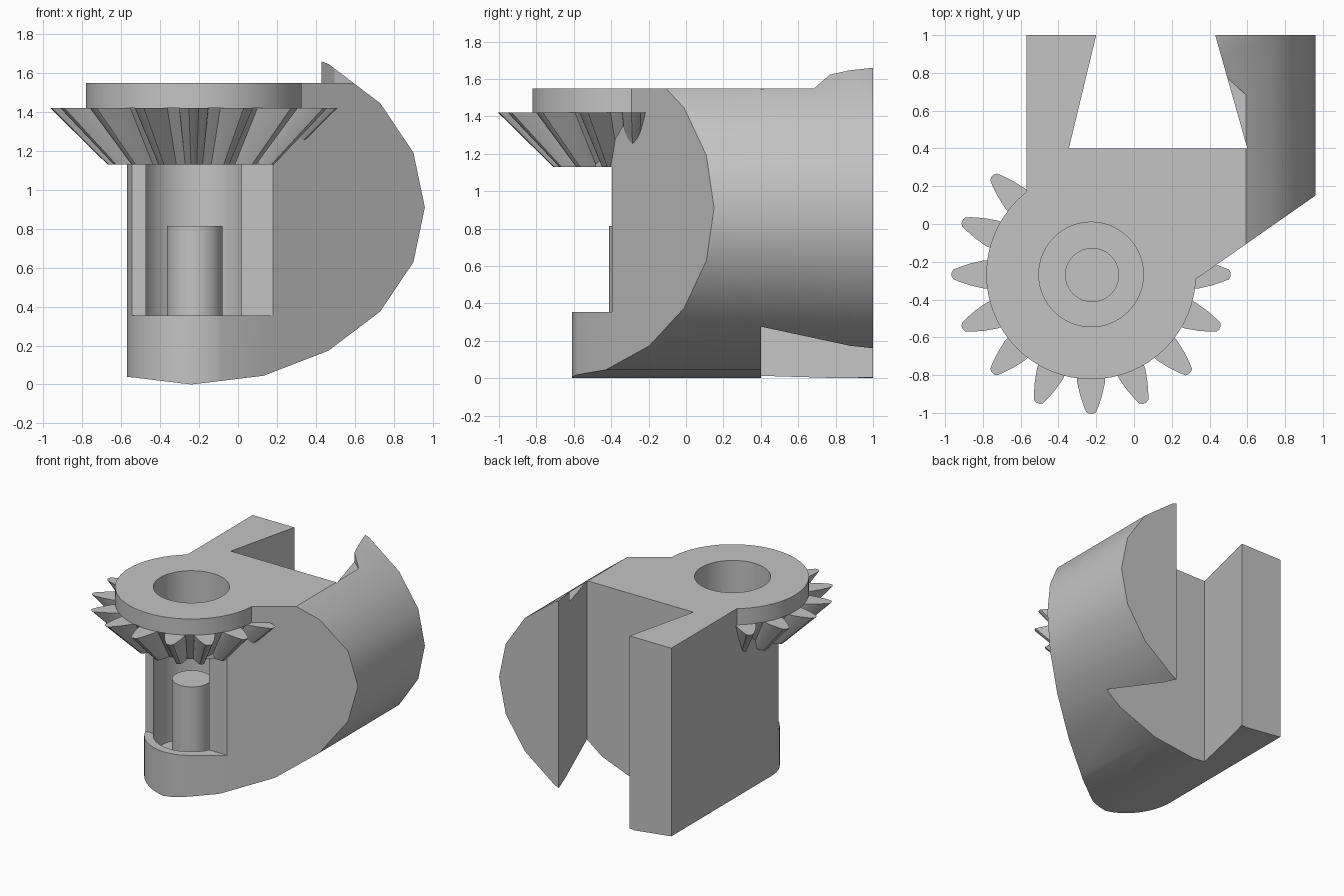
import bpy, bmesh, math
from math import cos, sin, radians
from mathutils import Matrix

cube = bpy.data.objects.get("Cube")
if cube:
    bpy.data.objects.remove(cube, do_unlink=True)

AX, AY = -0.227, -0.267          # gear axis
TOP, RIM, SEAT, LEDGE = 1.55, 1.42, 1.13, 0.355

grey = bpy.data.materials.new("plain grey")
grey.use_nodes = True
grey.diffuse_color = (0.55, 0.55, 0.55, 1)
grey.node_tree.nodes["Principled BSDF"].inputs["Base Color"].default_value = (0.55, 0.55, 0.55, 1)


def finish(name, bm):
    bmesh.ops.recalc_face_normals(bm, faces=bm.faces)
    mesh = bpy.data.meshes.new(name)
    bm.to_mesh(mesh)
    bm.free()
    mesh.materials.append(grey)
    obj = bpy.data.objects.new(name, mesh)
    bpy.context.collection.objects.link(obj)
    return obj


def loft(bm, low, high):
    """Closed solid between two matching loops of 3D points."""
    a = [bm.verts.new(p) for p in low]
    b = [bm.verts.new(p) for p in high]
    for i in range(len(a)):
        j = (i + 1) % len(a)
        bm.faces.new((a[i], a[j], b[j], b[i]))
    bm.faces.new(a[::-1])
    bm.faces.new(b)


def prism(name, plan, z0, z1):
    bm = bmesh.new()
    loft(bm, [(x, y, z0) for x, y in plan], [(x, y, z1) for x, y in plan])
    return finish(name, bm)


def ring(cx, cy, r, n=64):
    return [(cx + r * cos(math.tau * i / n), cy + r * sin(math.tau * i / n)) for i in range(n)]


def combine(obj, other, operation):
    mod = obj.modifiers.new(operation.lower(), "BOOLEAN")
    mod.operation, mod.solver, mod.object = operation, "EXACT", other
    bpy.context.view_layer.objects.active = obj
    bpy.ops.object.modifier_apply(modifier=mod.name)
    bpy.data.objects.remove(other, do_unlink=True)


def smooth(obj):
    bpy.ops.object.select_all(action="DESELECT")
    obj.select_set(True)
    bpy.context.view_layer.objects.active = obj
    bpy.ops.object.shade_smooth_by_angle(angle=radians(30))


# Body: a faceted oval barrel lying along y
oval = [(-0.24 + 1.2 * cos(radians(18 * i)), 0.91 + 0.91 * sin(radians(18 * i))) for i in range(20)]
bm = bmesh.new()
loft(bm, [(x, -1.2, z) for x, z in oval], [(x, 1.2, z) for x, z in oval])
body = finish("body", bm)

# Trim it to the plan: round nose, slanted front and dovetail slot at the back
nose = [(AX + 0.343 * cos(radians(a)), AY + 0.343 * sin(radians(a))) for a in range(180, 300, 5)]
plan = nose + [(0.18, -0.395), (1.1, 0.248), (1.1, 1), (0.43, 1), (0.6, 0.4),
               (-0.345, 0.4), (-0.2, 1), (-0.57, 1)]
combine(body, prism("plan_trim", plan, -0.5, 2.5), "INTERSECT")

# Flat top, leaving a raised tip on the back right
flat = [(-2, -2), (0.7, -2), (0.7, 0.59), (0.495, 0.77), (0.1, 1.2), (-2, 1.2)]
combine(body, prism("top_trim", flat, TOP, 3), "DIFFERENCE")

# Open front window above the base ledge
window = [(-2, -2), (2, -2), (2, -0.395), (-2, -0.395)]
combine(body, prism("window_cut", window, LEDGE, SEAT), "DIFFERENCE")

# Gear blank: flat disc over a root cone
blank = prism("gear_disc", ring(AX, AY, 0.555), RIM, TOP)
bm = bmesh.new()
loft(bm, [(x, y, SEAT) for x, y in ring(AX, AY, 0.345)],
     [(x, y, RIM + 0.01) for x, y in ring(AX, AY, 0.55)])
combine(blank, finish("gear_cone", bm), "UNION")
combine(body, blank, "UNION")

# Bore through the gear, down into the base
combine(body, prism("bore_cut", ring(AX, AY, 0.277), 0.2, 2), "DIFFERENCE")
smooth(body)

# Bevel gear teeth on the exposed side only
half = [(0.5, 0.076), (0.57, 0.074), (0.64, 0.058), (0.7, 0.038), (0.73, 0.025), (0.738, 0.01)]
outline = half + [(r, -w) for r, w in reversed(half)]
bm = bmesh.new()
for k in range(6, 17):
    turn = Matrix.Translation((AX, AY, 0)) @ Matrix.Rotation(radians(22.5 * k), 4, "Z")
    tooth = bmesh.new()
    loft(tooth, [turn @ Matrix.Diagonal((0.6, 0.6, 1, 1)).to_3x3().to_4x4() @ p for p in
                 [Matrix.Translation((r, w, SEAT)).translation for r, w in outline]],
         [turn @ Matrix.Translation((r, w, RIM)).translation for r, w in outline])
    part = bpy.data.meshes.new("tooth")
    tooth.to_mesh(part)
    tooth.free()
    bm.from_mesh(part)
    bpy.data.meshes.remove(part)
smooth(finish("gear_teeth", bm))

# Post standing in the bore
smooth(prism("post", ring(AX + 0.005, AY - 0.003, 0.143, 48), 0.19, 0.815))
